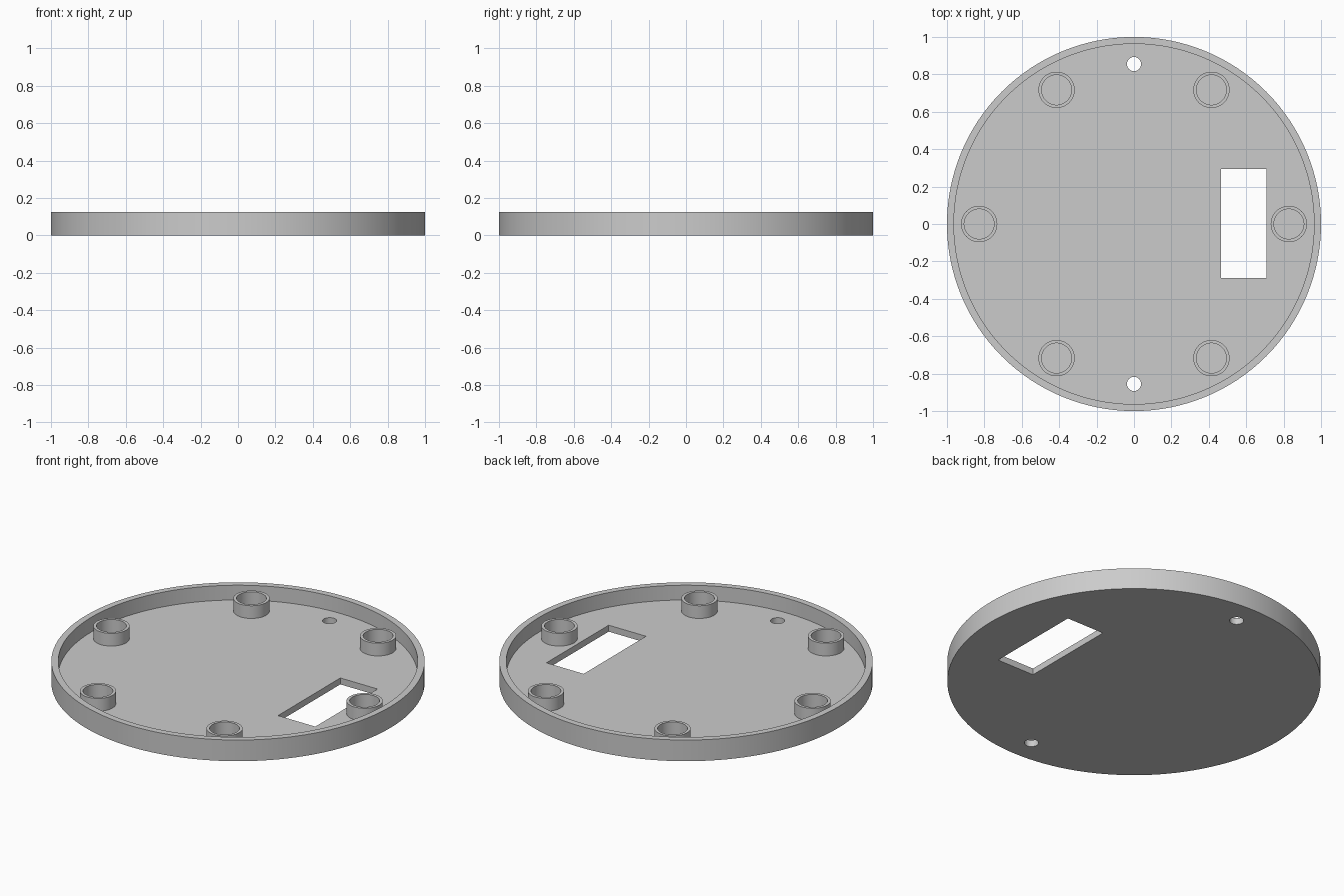
import bpy
import bmesh
import math

if "Cube" in bpy.data.objects:
    bpy.data.objects.remove(bpy.data.objects["Cube"], do_unlink=True)

RIM_TOP, FLOOR, BOSS_TOP = 0.125, 0.038, 0.113
INNER = 0.963
BOSS_RING = 0.828

grey = bpy.data.materials.new("plain grey")
grey.use_nodes = True
colour = (0.6, 0.6, 0.6, 1)
grey.diffuse_color = colour
grey.node_tree.nodes["Principled BSDF"].inputs["Base Color"].default_value = colour


def lathe(name, profile, segments, centre=(0, 0), closed=False):
    """Turn an (r, z) profile about a vertical axis."""
    bm = bmesh.new()
    verts = [bm.verts.new((r, 0, z)) for r, z in profile]
    pairs = list(zip(verts, verts[1:]))
    if closed:
        pairs.append((verts[-1], verts[0]))
    edges = [bm.edges.new(p) for p in pairs]
    bmesh.ops.spin(bm, geom=verts + edges, cent=(0, 0, 0), axis=(0, 0, 1),
                   angle=math.tau, steps=segments, use_duplicate=False)
    bmesh.ops.remove_doubles(bm, verts=bm.verts, dist=0.0001)
    bmesh.ops.recalc_face_normals(bm, faces=bm.faces)
    mesh = bpy.data.meshes.new(name)
    bm.to_mesh(mesh)
    bm.free()
    mesh.materials.append(grey)
    obj = bpy.data.objects.new(name, mesh)
    obj.location = (*centre, 0)
    bpy.context.collection.objects.link(obj)
    return obj


def activate(obj):
    bpy.ops.object.select_all(action="DESELECT")
    obj.select_set(True)
    bpy.context.view_layer.objects.active = obj


def cut(target, cutter):
    """Subtract the cutter from the target, then remove it."""
    cutter.hide_render = True
    mod = target.modifiers.new("cut", "BOOLEAN")
    mod.operation = "DIFFERENCE"
    mod.solver = "EXACT"
    mod.object = cutter
    activate(target)
    bpy.ops.object.modifier_apply(modifier=mod.name)
    bpy.data.objects.remove(cutter, do_unlink=True)


# Round tray: floor with a thin raised rim
tray = lathe("round_tray", [(0, 0), (1, 0), (1, RIM_TOP), (INNER, RIM_TOP),
                            (INNER, FLOOR), (0, FLOOR)], 128)

# Rectangular slot beside the left boss
bpy.ops.mesh.primitive_cube_add(size=1, location=(0.586, 0.002, 0.02))
slot = bpy.context.object
slot.scale = (0.244, 0.582, 0.2)
cut(tray, slot)

# Front and back screw holes
for side in (-1, 1):
    bpy.ops.mesh.primitive_cylinder_add(vertices=32, radius=0.038, depth=0.2,
                                        location=(0, side * 0.855, 0.02))
    cut(tray, bpy.context.object)

# Six hollow bosses standing on the floor
bosses = []
for i in range(6):
    a = i * math.tau / 6
    bosses.append(lathe(f"boss_{i + 1}",
                        [(0.097, 0.02), (0.097, BOSS_TOP), (0.08, BOSS_TOP), (0.08, 0.02)],
                        48, (BOSS_RING * math.cos(a), BOSS_RING * math.sin(a)), closed=True))

# Smooth round walls, sharp edges kept
for obj in [tray] + bosses:
    activate(obj)
    bpy.ops.object.shade_smooth_by_angle(angle=math.radians(30))
